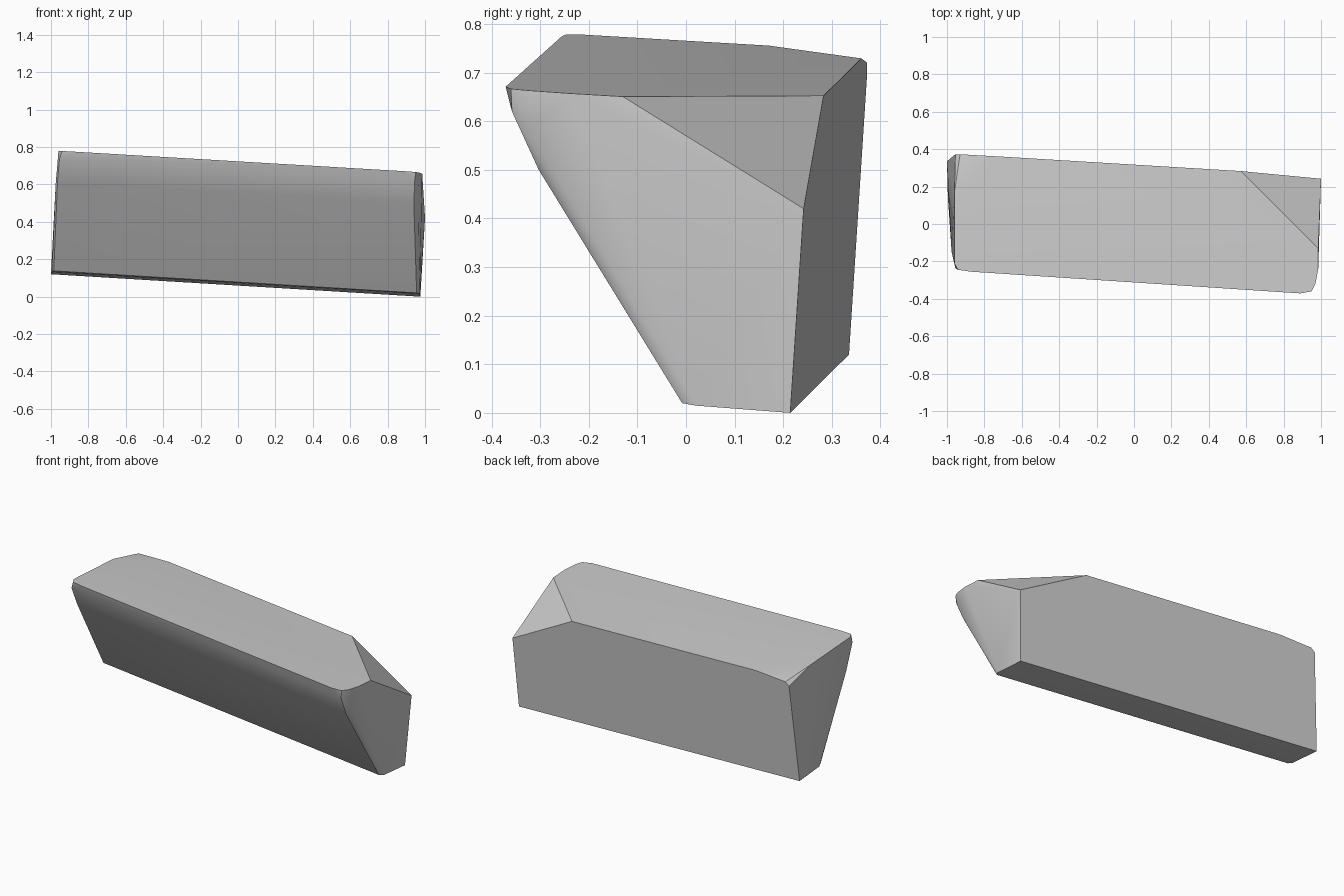
import bpy
import bmesh
from math import radians

default_cube = bpy.data.objects.get("Cube")
if default_cube:
    bpy.data.objects.remove(default_cube, do_unlink=True)


def make_material(name, value):
    material = bpy.data.materials.new(name)
    material.use_nodes = True
    colour = (value, value, value, 1)
    material.diffuse_color = colour
    shader = next(n for n in material.node_tree.nodes if n.type == "BSDF_PRINCIPLED")
    shader.inputs["Base Color"].default_value = colour
    return material


def on_top(x, y):
    """Point on the gently tilted flat top."""
    return (x, y, 0.705 - 0.063 * x - 0.059 * y)


def on_back(x, z):
    """Point on the flat back."""
    return (x, 0.27 - 0.057 * x + 0.069 * z, z)


# Flat top outline, with rounded front corners
top_outline = [on_top(x, y) for x, y in (
    (-0.87, -0.255), (-0.94, -0.245), (-0.96, -0.21), (-0.96, 0.17), (-0.72, 0.361),
    (0.57, 0.283), (0.985, -0.13), (0.985, -0.24), (0.97, -0.32), (0.95, -0.36), (0.89, -0.371),
)]

# Flat back outline, with one small and one large cut upper corner
back_outline = [on_back(x, z) for x, z in (
    (-1, 0.12), (-0.955, 0.7), (-0.93, 0.72), (1, 0.42), (0.997, 0.37), (0.975, 0),
)]

# Slanted front, curving over to the top and round to each end
right_front_edge = [
    (0.945, -0.358, 0.62), (0.966, -0.325, 0.585), (0.94, -0.303, 0.5), (0.965, -0.28, 0.49),
    (0.955, -0.008, 0.02), (0.972, 0.02, 0.015),
]
left_front_edge = [
    (-0.955, -0.238, 0.735), (-0.965, -0.17, 0.61), (-0.975, -0.15, 0.6),
    (-0.985, 0.112, 0.138), (-0.995, 0.14, 0.132),
]

# Wrap the outlines into one solid block and merge its flat faces
bm = bmesh.new()
for point in top_outline + back_outline + right_front_edge + left_front_edge:
    bm.verts.new(point)
bmesh.ops.convex_hull(bm, input=bm.verts)
bmesh.ops.dissolve_limit(bm, angle_limit=radians(1), verts=bm.verts, edges=bm.edges)
bmesh.ops.recalc_face_normals(bm, faces=bm.faces)

mesh = bpy.data.meshes.new("tapered_block")
bm.to_mesh(mesh)
bm.free()
mesh.materials.append(make_material("plain_grey", 0.6))

block = bpy.data.objects.new("tapered_block", mesh)
bpy.context.collection.objects.link(block)
bpy.context.view_layer.objects.active = block
block.select_set(True)
bpy.ops.object.shade_smooth_by_angle(angle=radians(30))
